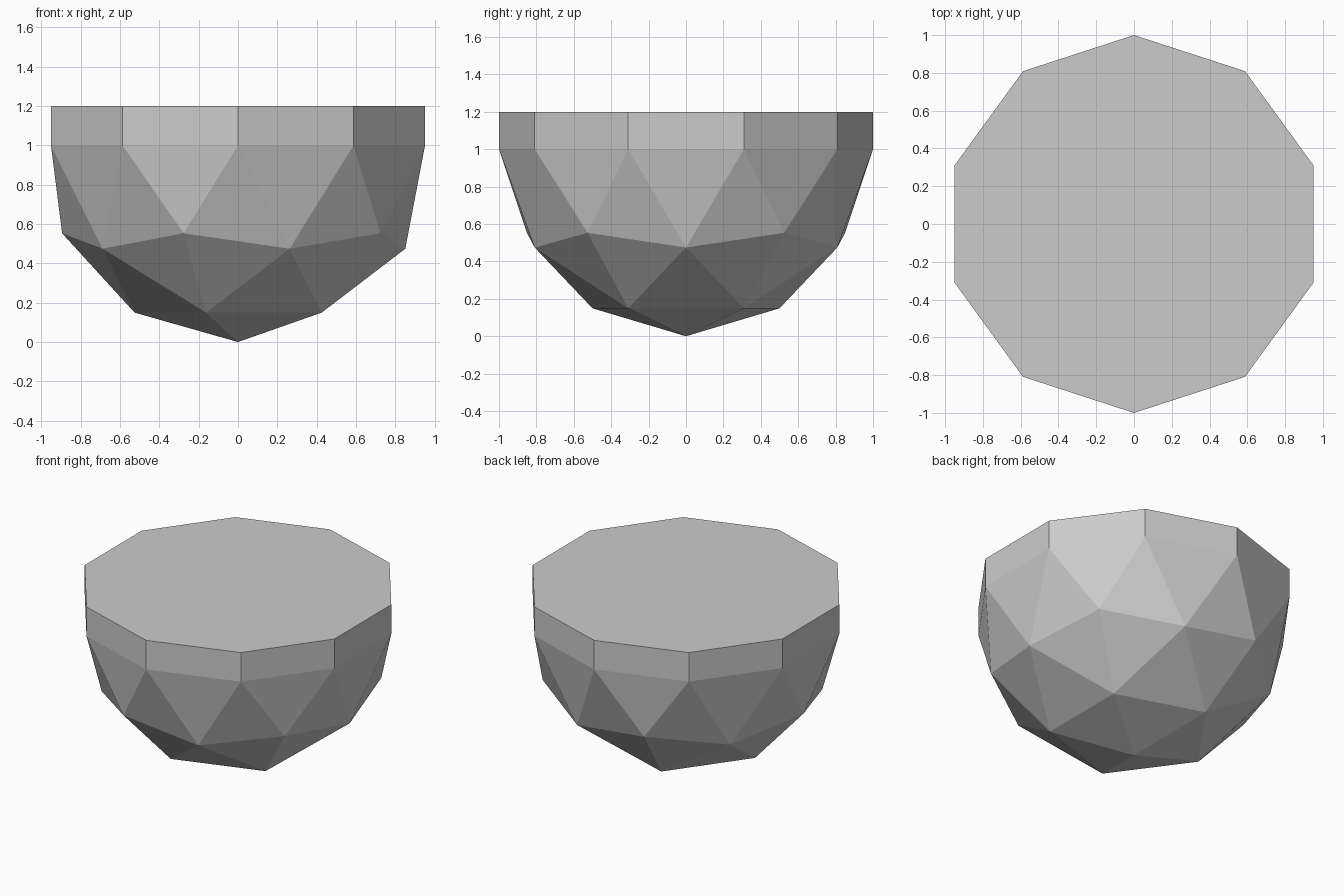
import bpy, bmesh

if "Cube" in bpy.data.objects:
    bpy.data.objects.remove(bpy.data.objects["Cube"])

RADIUS, RIM = 1.0, 0.2

# Faceted bowl: lower half of an icosphere resting on z = 0
bm = bmesh.new()
bmesh.ops.create_icosphere(bm, subdivisions=2, radius=RADIUS)
bmesh.ops.delete(bm, geom=[v for v in bm.verts if v.co.z > 0.01], context='VERTS')
bmesh.ops.translate(bm, vec=(0, 0, RADIUS), verts=bm.verts)

# Straight ten-sided rim pulled up from the equator
edges = [e for e in bm.edges if e.is_boundary]
ext = bmesh.ops.extrude_edge_only(bm, edges=edges)["geom"]
top_verts = [g for g in ext if isinstance(g, bmesh.types.BMVert)]
bmesh.ops.translate(bm, vec=(0, 0, RIM), verts=top_verts)

# Flat lid closing the top
top_edges = [e for e in bm.edges if e.is_boundary]
bmesh.ops.contextual_create(bm, geom=top_edges)
bmesh.ops.recalc_face_normals(bm, faces=bm.faces)

mesh = bpy.data.meshes.new("faceted_bowl")
bm.to_mesh(mesh)
bm.free()
bpy.context.collection.objects.link(bpy.data.objects.new("faceted_bowl", mesh))
